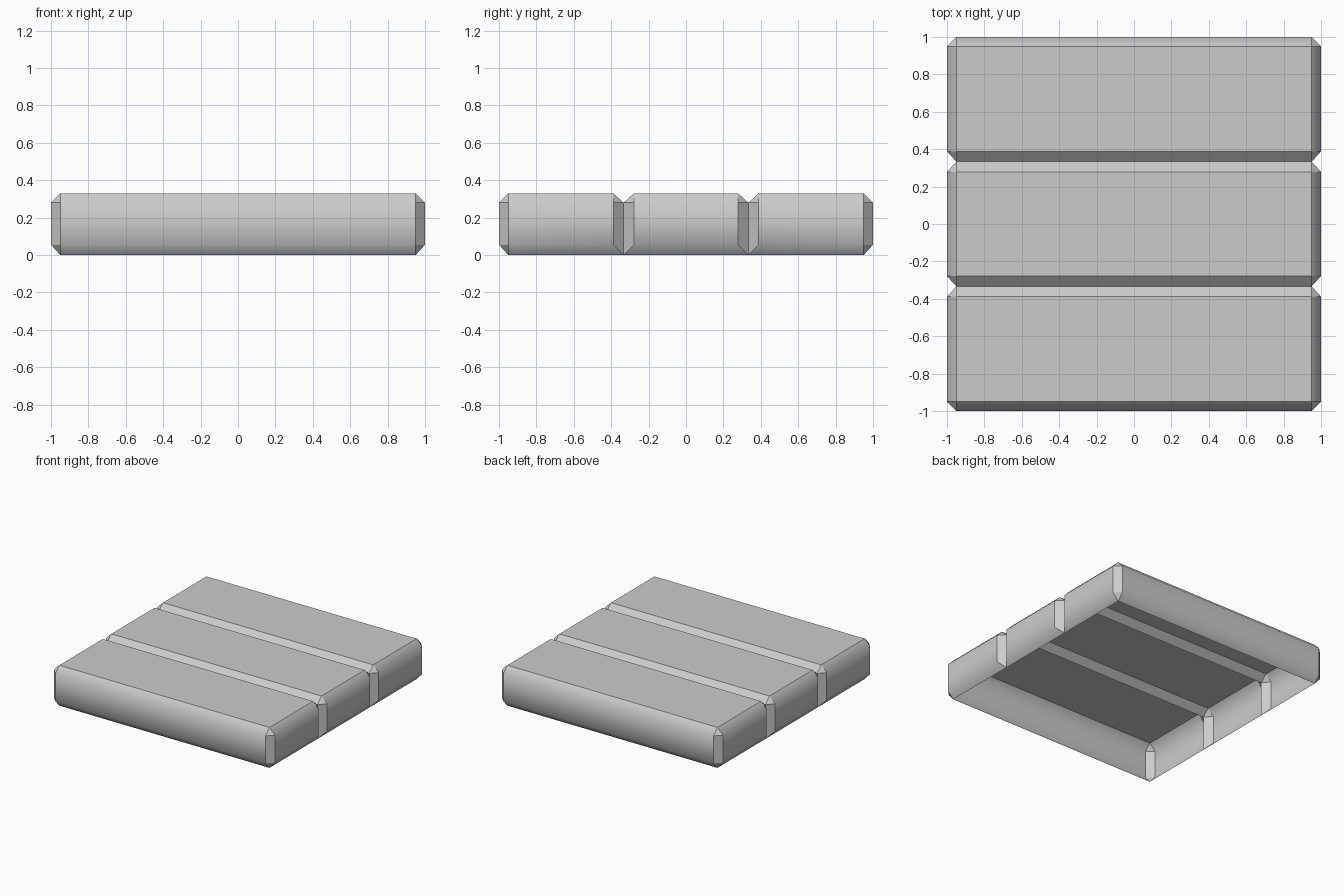
import bpy, bmesh
from mathutils import Matrix

if "Cube" in bpy.data.objects:
    bpy.data.objects.remove(bpy.data.objects["Cube"])

H, B, SEAM = 0.33, 0.05, 1 / 3
bm = bmesh.new()

# Three chamfered planks side by side
for i in (-1, 0, 1):
    m = Matrix.Translation((0, i * 2 / 3, H / 2)) @ Matrix.Diagonal((2, 2 / 3, H, 1))
    verts = bmesh.ops.create_cube(bm, size=1, matrix=m)["verts"]
    edges = list({e for v in verts for e in v.link_edges})
    bmesh.ops.bevel(bm, geom=edges, offset=B, segments=1, affect='EDGES', profile=0.5)
bm.normal_update()

# Hollow shell: remove the underside and the walls between planks
drop = []
for f in bm.faces:
    n, c = f.normal, f.calc_center_median()
    inner = abs(n.x) < 0.1 and abs(n.y) > 0.5 and n.z < 0.1 and abs(c.y) < 0.5
    if n.z < -0.9 or inner:
        drop.append(f)
bmesh.ops.delete(bm, geom=drop, context='FACES')

# Side notches run down to the bottom rim; seam chamfers are slightly wider
for v in bm.verts:
    d = abs(v.co.y) - SEAM
    s = 1 if v.co.y > 0 else -1
    if abs(d) < 0.001 and v.co.z < 0.1:
        v.co.z = 0
    elif 0.04 < abs(d) < 0.06:
        v.co.y = s * (SEAM + d * 1.1)
    if abs(v.co.z - B) < 0.001:
        v.co.z = 0.055
bmesh.ops.remove_doubles(bm, verts=bm.verts[:], dist=0.002)
bm.normal_update()

# Outer walls blend smoothly into their chamfers, all other edges stay crisp
def side(f):
    n = f.normal
    if n.z > 0.9:
        return None
    if abs(n.y) < 0.05:
        return ("x", n.x > 0)
    if abs(n.x) < 0.05 and abs(f.calc_center_median().y) > 0.8:
        return ("y", n.y > 0)
    return None

for f in bm.faces:
    f.smooth = True
for e in bm.edges:
    k = [side(f) for f in e.link_faces]
    e.smooth = len(k) == 2 and k[0] is not None and k[0] == k[1]

mesh = bpy.data.meshes.new("plank_floor")
bm.to_mesh(mesh)
bm.free()
bpy.context.collection.objects.link(bpy.data.objects.new("plank_floor", mesh))
